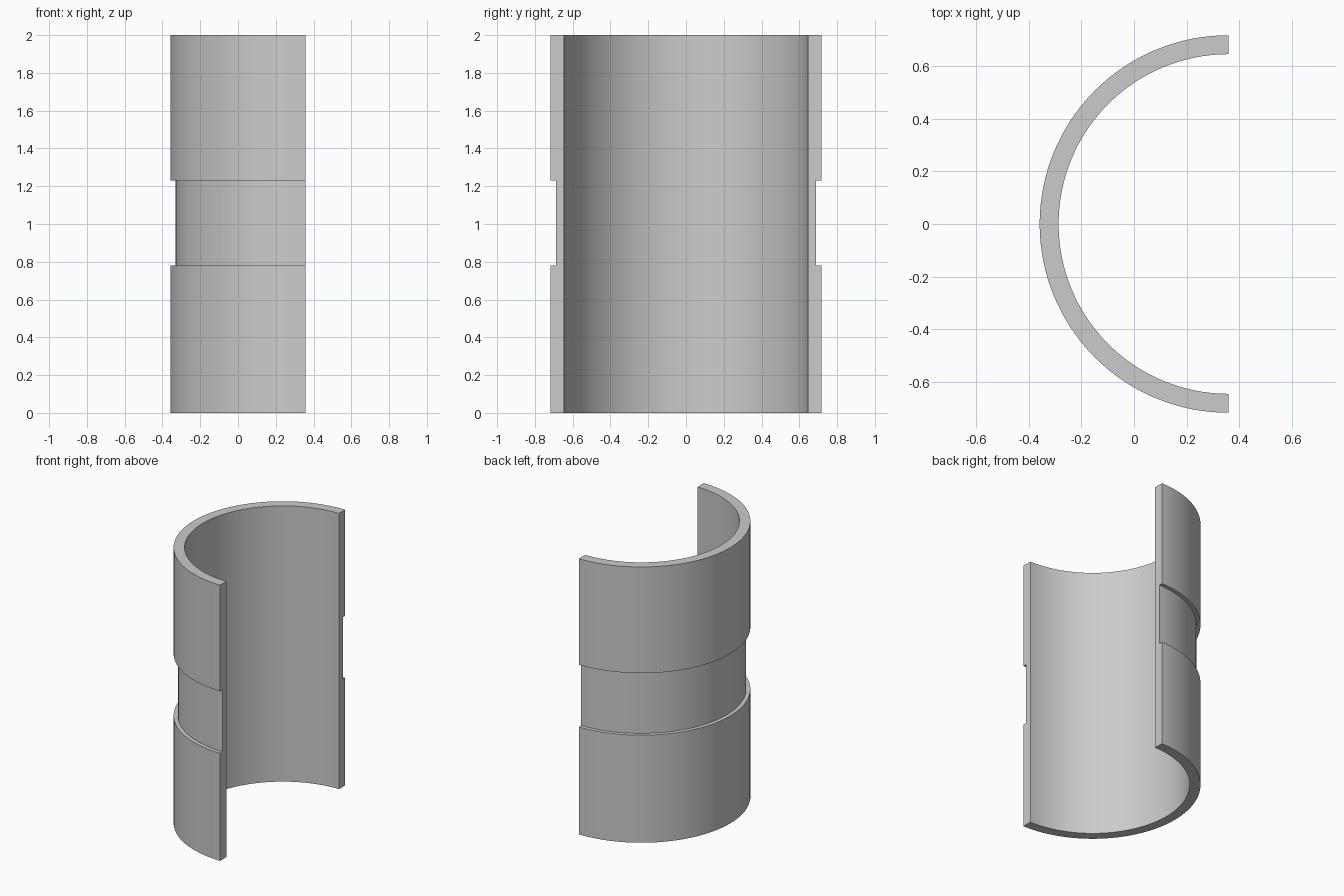
import bpy
import bmesh
from math import pi, radians
from mathutils import Matrix, Vector

cube = bpy.data.objects.get("Cube")
if cube:
    bpy.data.objects.remove(cube, do_unlink=True)

HEIGHT = 2.0
OUTER, GROOVE, INNER = 0.717, 0.689, 0.645
GROOVE_LOW, GROOVE_HIGH = 0.78, 1.23
AXIS_X = OUTER / 2
STEPS = 64

# Plain grey material
grey = bpy.data.materials.new("plain grey")
grey.use_nodes = True
colour = (0.6, 0.6, 0.6, 1)
grey.diffuse_color = colour
grey.node_tree.nodes["Principled BSDF"].inputs["Base Color"].default_value = colour

# Wall cross-section as (radius, height), with the shallow outer groove
profile = [
    (INNER, 0), (OUTER, 0),
    (OUTER, GROOVE_LOW), (GROOVE, GROOVE_LOW),
    (GROOVE, GROOVE_HIGH), (OUTER, GROOVE_HIGH),
    (OUTER, HEIGHT), (INNER, HEIGHT),
]

# Sweep the section half a turn to form the sleeve and its flat ends
bm = bmesh.new()
rings = []
for step in range(STEPS + 1):
    turn = Matrix.Rotation(pi / 2 + pi * step / STEPS, 3, "Z")
    rings.append([bm.verts.new(turn @ Vector((r, 0, z)) + Vector((AXIS_X, 0, 0)))
                  for r, z in profile])
count = len(profile)
for a, b in zip(rings, rings[1:]):
    for i in range(count):
        j = (i + 1) % count
        bm.faces.new((a[i], a[j], b[j], b[i]))
bm.faces.new(rings[0])
bm.faces.new(rings[-1][::-1])
bmesh.ops.recalc_face_normals(bm, faces=bm.faces)

mesh = bpy.data.meshes.new("half_sleeve")
bm.to_mesh(mesh)
bm.free()
mesh.materials.append(grey)
sleeve = bpy.data.objects.new("half_sleeve", mesh)
bpy.context.collection.objects.link(sleeve)

# Smooth curved walls, sharp rims and groove edges
bpy.context.view_layer.objects.active = sleeve
sleeve.select_set(True)
bpy.ops.object.shade_smooth_by_angle(angle=radians(30))
